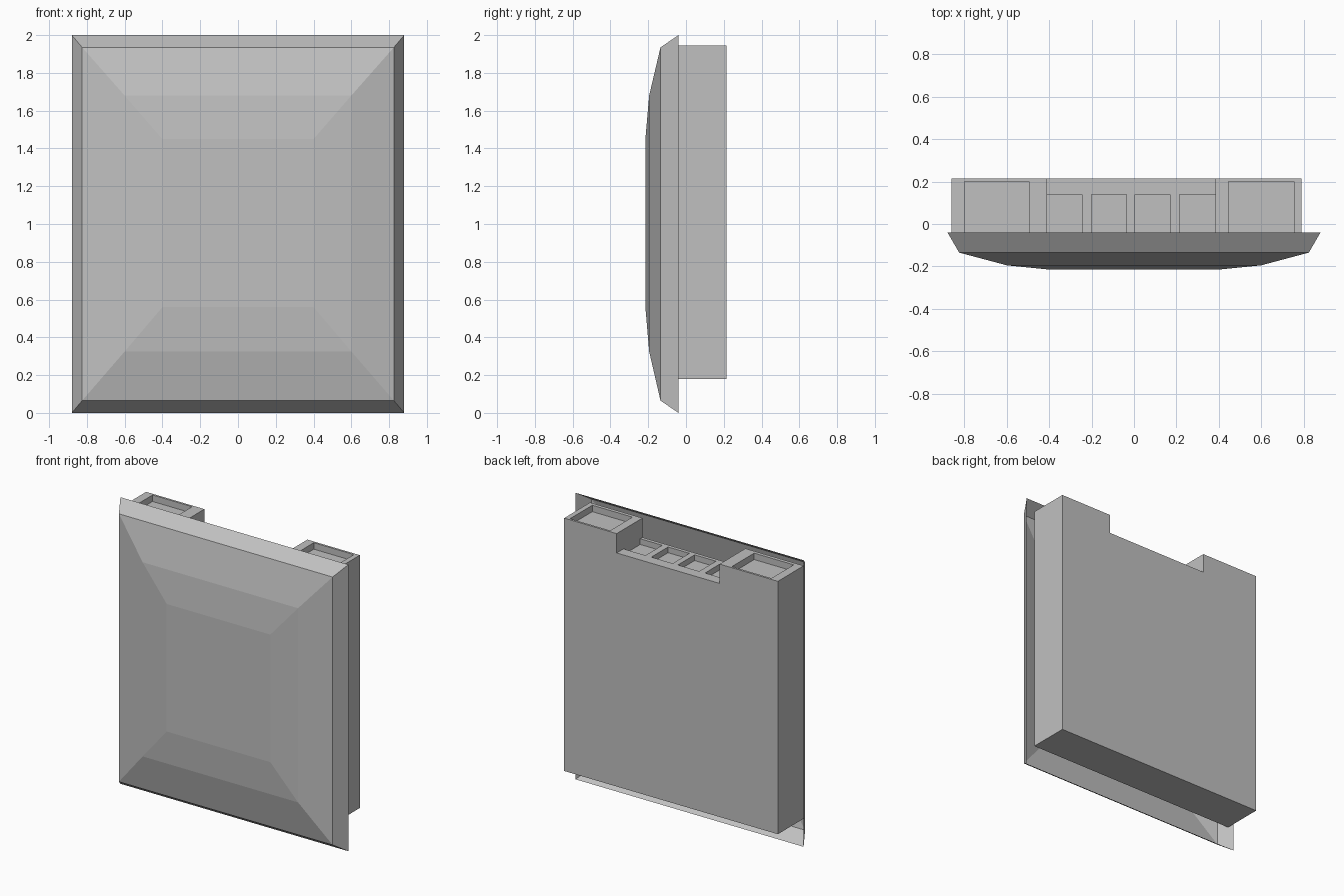
import bpy
import bmesh

default = bpy.data.objects.get("Cube")
if default:
    bpy.data.objects.remove(default, do_unlink=True)

# Single plain grey
grey = bpy.data.materials.new("plain_grey")
grey.use_nodes = True
colour = (0.53, 0.53, 0.53, 1)
grey.diffuse_color = colour
grey.node_tree.nodes["Principled BSDF"].inputs["Base Color"].default_value = colour


def add_object(name, bm):
    bmesh.ops.recalc_face_normals(bm, faces=bm.faces)
    mesh = bpy.data.meshes.new(name)
    bm.to_mesh(mesh)
    bm.free()
    obj = bpy.data.objects.new(name, mesh)
    mesh.materials.append(grey)
    bpy.context.collection.objects.link(obj)
    return obj


def box(name, xs, ys, zs):
    """Box spanning the given (low, high) ranges."""
    bm = bmesh.new()
    bmesh.ops.create_cube(bm, size=1)
    for v in bm.verts:
        v.co = [r[0] if c < 0 else r[1] for c, r in zip(v.co, (xs, ys, zs))]
    return add_object(name, bm)


def cut(target, xs, ys, zs):
    """Subtract a box from the target and discard the cutter."""
    cutter = box("cutter", xs, ys, zs)
    cutter.hide_render = True
    mod = target.modifiers.new("cut", "BOOLEAN")
    mod.operation = "DIFFERENCE"
    mod.solver = "EXACT"
    mod.object = cutter
    bpy.context.view_layer.objects.active = target
    bpy.ops.object.modifier_apply(modifier=mod.name)
    bpy.data.objects.remove(cutter, do_unlink=True)


# Front cover: open-backed faceted shell, rings of (half width, low z, high z, y)
rings = [(0.88, 0.0, 2.0, -0.04), (0.825, 0.065, 1.935, -0.135),
         (0.6, 0.325, 1.68, -0.195), (0.4, 0.56, 1.45, -0.215)]
bm = bmesh.new()
loops = [[bm.verts.new(p) for p in ((-w, y, lo), (w, y, lo), (w, y, hi), (-w, y, hi))]
         for w, lo, hi, y in rings]
for outer, inner in zip(loops, loops[1:]):
    for i in range(4):
        j = (i + 1) % 4
        bm.faces.new((outer[i], outer[j], inner[j], inner[i]))
bm.faces.new(loops[-1])
cover = add_object("front_cover", bm)
# Make the cover face outwards
if cover.data.polygons[-1].normal.y > 0:
    cover.data.flip_normals()

# Rear housing
top, step = 1.945, 1.81
housing = box("rear_housing", (-0.86, 0.79), (-0.07, 0.215), (0.18, top))

# Wide notch in the top edge
cut(housing, (-0.41, 0.385), (-0.2, 0.4), (step, 2.2))

# Shallow pockets in the two raised shoulders
for xs in ((-0.80, -0.495), (0.445, 0.755)):
    cut(housing, xs, (-0.045, 0.2), (top - 0.045, 2.2))

# Row of four contact slots in the notch floor
for xs in ((-0.41, -0.245), (-0.20, -0.035), (0.005, 0.17), (0.215, 0.385)):
    cut(housing, xs, (-0.045, 0.14), (step - 0.04, step + 0.04))
